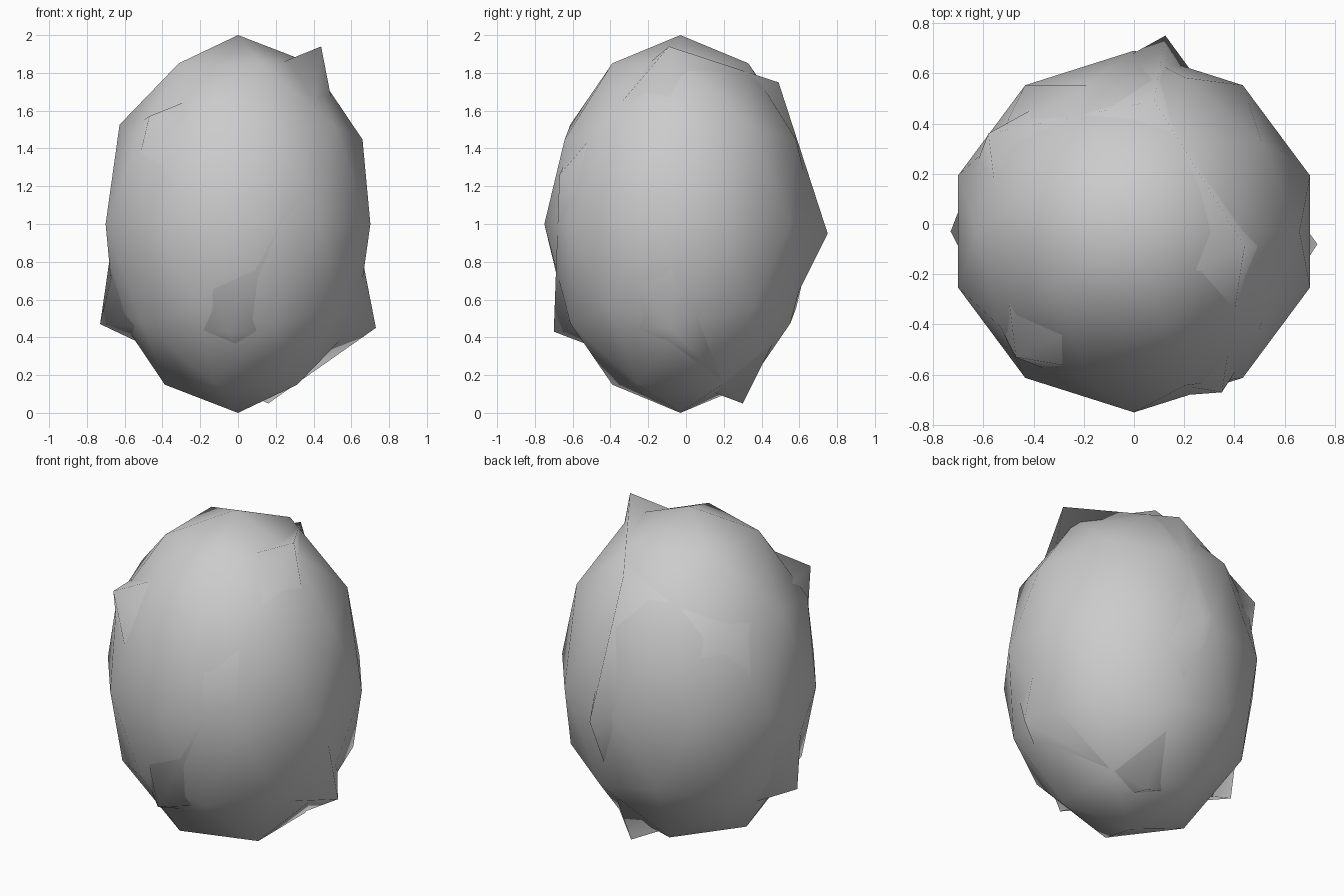
import bpy, bmesh
from mathutils import Vector

if "Cube" in bpy.data.objects:
    bpy.data.objects.remove(bpy.data.objects["Cube"])


def finish(name, bm):
    for f in bm.faces:
        f.smooth = True
    bmesh.ops.recalc_face_normals(bm, faces=bm.faces)
    mesh = bpy.data.meshes.new(name)
    bm.to_mesh(mesh)
    bm.free()
    obj = bpy.data.objects.new(name, mesh)
    bpy.context.collection.objects.link(obj)
    return obj


# egg-shaped main stone: a low-poly icosphere, stretched upright
bm = bmesh.new()
bmesh.ops.create_icosphere(bm, subdivisions=2, radius=1.0)
for v in bm.verts:
    v.co = Vector((v.co.x * 0.737, v.co.y * 0.72 - 0.03, v.co.z + 1.0))
finish("stone_body", bm)

# irregular angular core whose corners poke through the main stone
corners = [
    (0.44, -0.09, 1.94),    # top right
    (0.08, 0.49, 1.75),     # top back
    (-0.47, -0.53, 1.57),   # upper front left
    (-0.58, 0.36, 1.50),    # upper back left
    (0.35, -0.67, 1.26),    # upper front right
    (0.125, 0.75, 0.95),    # back
    (-0.73, -0.03, 0.47),   # lower left
    (0.73, -0.08, 0.45),    # lower right
    (-0.05, -0.70, 0.43),   # lower front
    (0.16, 0.30, 0.05),     # bottom back
]
bm = bmesh.new()
for c in corners:
    bm.verts.new(c)
bmesh.ops.convex_hull(bm, input=bm.verts)
finish("angular_core", bm)
